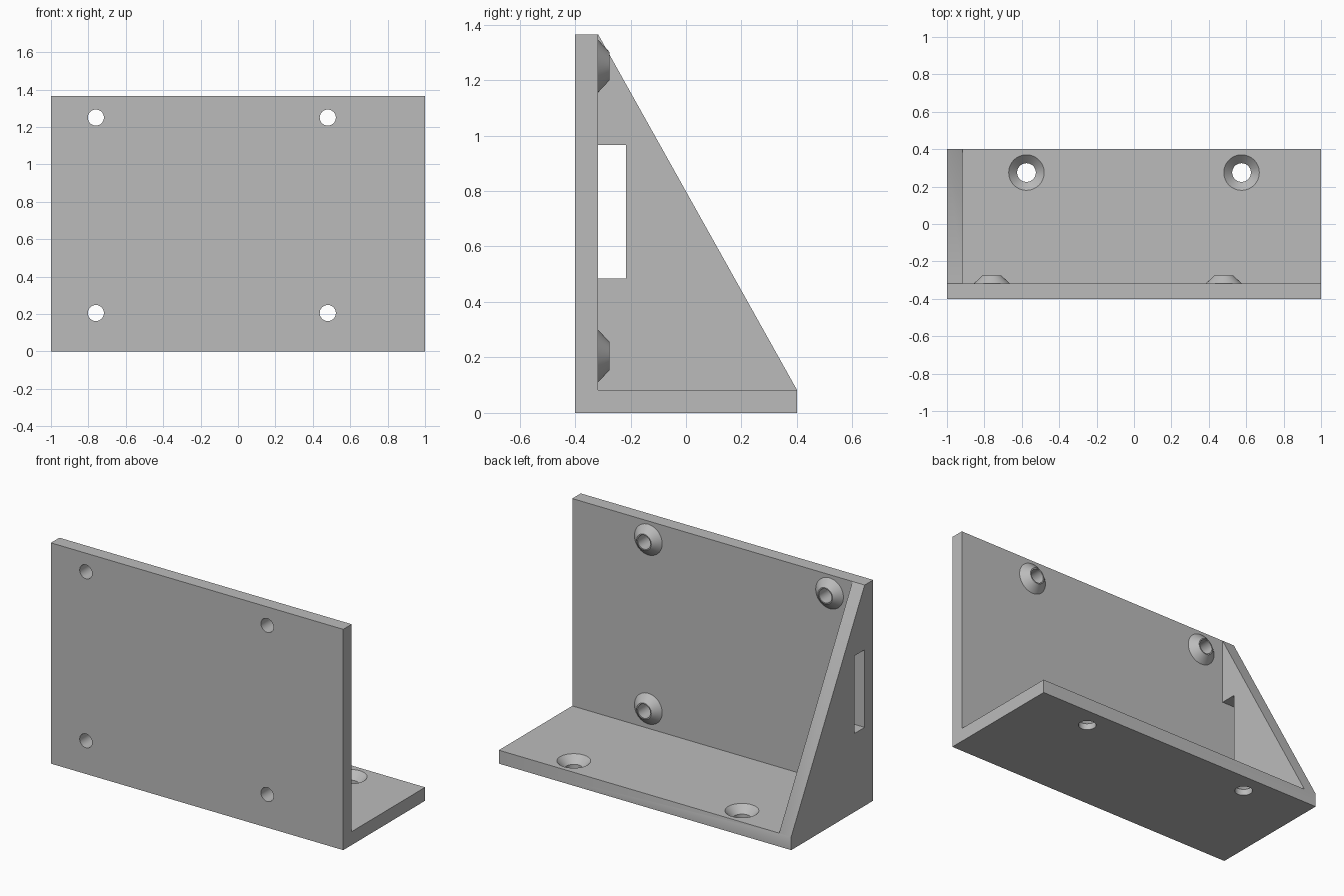
import bpy, bmesh, math
from mathutils import Matrix, Vector

cube = bpy.data.objects.get("Cube")
if cube:
    bpy.data.objects.remove(cube, do_unlink=True)

grey = bpy.data.materials.new("plain grey")
grey.use_nodes = True
grey.diffuse_color = (0.5, 0.5, 0.5, 1)
grey.node_tree.nodes["Principled BSDF"].inputs["Base Color"].default_value = (0.5, 0.5, 0.5, 1)

W, D, H = 1.0, 0.4, 1.365      # half width, half depth, height
T = 0.083                      # wall thickness
INNER = -D + T                 # back face of the upright plate


def make_object(name, bm):
    bmesh.ops.recalc_face_normals(bm, faces=bm.faces)
    mesh = bpy.data.meshes.new(name)
    bm.to_mesh(mesh)
    bm.free()
    mesh.materials.append(grey)
    obj = bpy.data.objects.new(name, mesh)
    bpy.context.collection.objects.link(obj)
    return obj


def prism(name, profile, x0, x1):
    """Extrude a (y, z) profile along x."""
    bm = bmesh.new()
    face = bm.faces.new([bm.verts.new((x0, y, z)) for y, z in profile])
    ext = bmesh.ops.extrude_face_region(bm, geom=[face])["geom"]
    bmesh.ops.translate(bm, vec=(x1 - x0, 0, 0),
                        verts=[v for v in ext if isinstance(v, bmesh.types.BMVert)])
    return make_object(name, bm)


def cone(name, start, end, r1, r2):
    """Straight or tapered round solid from start to end."""
    start, end = Vector(start), Vector(end)
    axis = end - start
    turn = axis.to_track_quat('Z', 'Y').to_matrix().to_4x4()
    bm = bmesh.new()
    bmesh.ops.create_cone(bm, cap_ends=True, segments=48, radius1=r1, radius2=r2,
                          depth=axis.length,
                          matrix=Matrix.Translation((start + end) / 2) @ turn)
    return make_object(name, bm)


def combine(target, tools, operation):
    for tool in tools:
        mod = target.modifiers.new(tool.name, 'BOOLEAN')
        mod.operation = operation
        mod.solver = 'EXACT'
        mod.object = tool
        bpy.context.view_layer.objects.active = target
        bpy.ops.object.modifier_apply(modifier=mod.name)
        bpy.data.objects.remove(tool, do_unlink=True)


# Upright plate and base as one L section
bracket = prism("bracket", [(-D, 0), (D, 0), (D, T), (INNER, T), (INNER, H), (-D, H)], -W, W)

# Triangular side gusset with a slot against the plate
slot = INNER + 0.1
gusset = prism("gusset", [(INNER, T), (D, T), (INNER, H)], -W, -W + T)
window = prism("slot_cutter", [(INNER - 0.02, 0.485), (slot, 0.485),
                               (slot, 0.965), (INNER - 0.02, 0.965)], -W - 0.1, -W + 0.2)
combine(gusset, [window], 'DIFFERENCE')

# Tapered bosses and through holes on the upright plate
bosses, cutters = [], []
for x in (-0.76, 0.48):
    for z in (0.205, 1.25):
        bosses.append(cone("boss", (x, INNER - 0.02, z), (x, INNER, z), 0.095, 0.095))
        bosses.append(cone("boss_taper", (x, INNER, z), (x, INNER + 0.042, z), 0.095, 0.05))
        cutters.append(cone("bolt_cutter", (x, -D - 0.1, z), (x, INNER + 0.1, z), 0.043, 0.043))

# Countersunk holes in the base
for x in (-0.575, 0.575):
    cutters.append(cone("base_hole_cutter", (x, 0.275, -0.1), (x, 0.275, T), 0.05, 0.05))
    cutters.append(cone("countersink_cutter", (x, 0.275, T - 0.045), (x, 0.275, T + 0.001),
                        0.05, 0.096))

combine(bracket, [gusset] + bosses, 'UNION')
combine(bracket, cutters, 'DIFFERENCE')

bpy.ops.object.select_all(action='DESELECT')
bracket.select_set(True)
bpy.context.view_layer.objects.active = bracket
bpy.ops.object.shade_smooth_by_angle(angle=math.radians(30))
